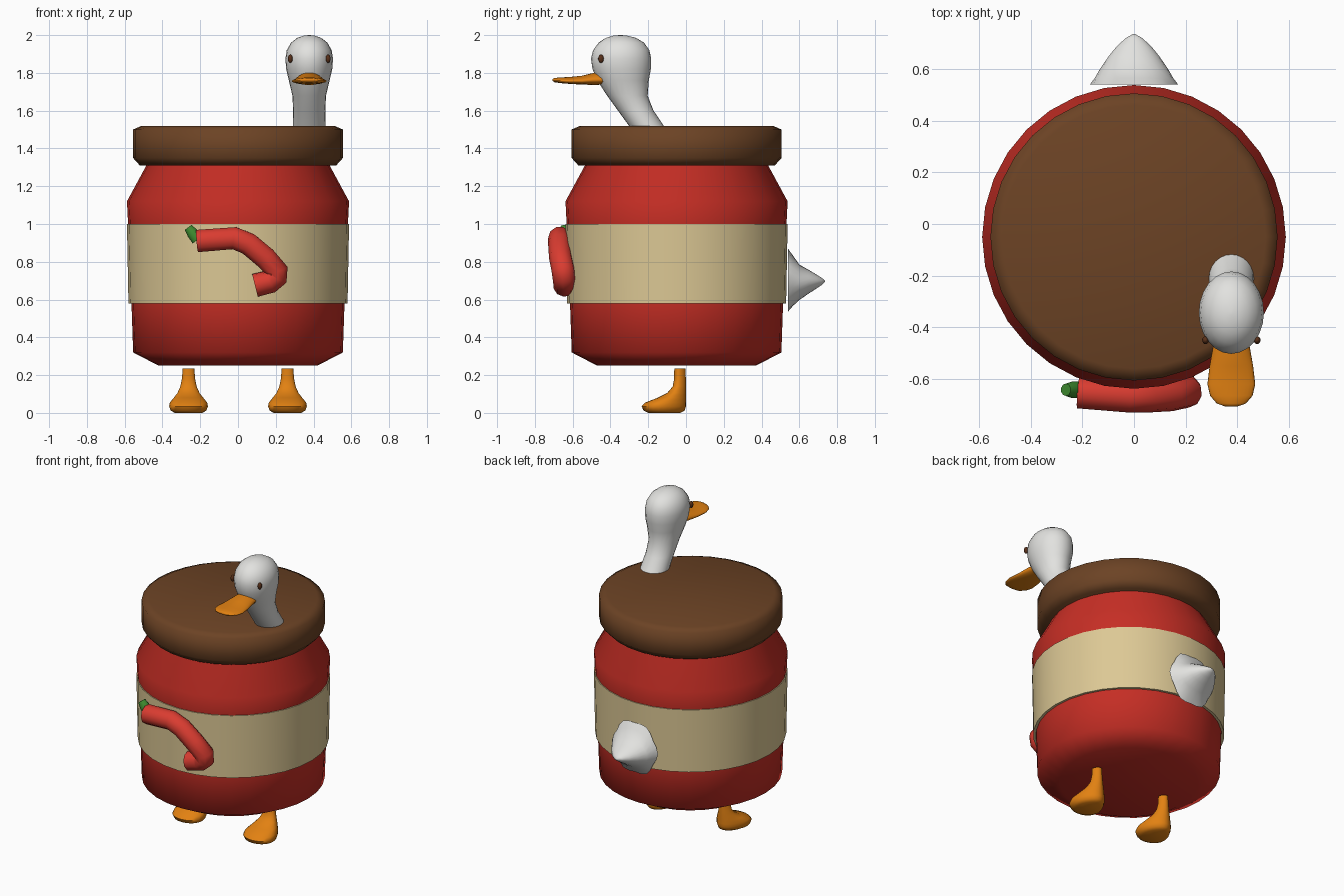
import bpy, bmesh, math
from mathutils import Vector

cube = bpy.data.objects.get("Cube")
if cube:
    bpy.data.objects.remove(cube, do_unlink=True)


def material(name, r, g, b):
    m = bpy.data.materials.new(name)
    m.use_nodes = True
    m.diffuse_color = (r, g, b, 1)
    bsdf = m.node_tree.nodes["Principled BSDF"]
    bsdf.inputs["Base Color"].default_value = (r, g, b, 1)
    bsdf.inputs["Roughness"].default_value = 0.6
    return m


RED = material("jar red", 0.56, 0.027, 0.018)
CREAM = material("label cream", 0.72, 0.58, 0.3)
BROWN = material("lid brown", 0.15, 0.056, 0.018)
WHITE = material("feather white", 0.76, 0.76, 0.74)
ORANGE = material("bill orange", 0.76, 0.22, 0.006)
CHILI = material("pepper red", 0.7, 0.045, 0.03)
GREEN = material("stem green", 0.05, 0.27, 0.03)
EYE = material("eye brown", 0.1, 0.03, 0.01)


def smooth(obj, angle):
    bpy.ops.object.select_all(action="DESELECT")
    obj.select_set(True)
    bpy.context.view_layer.objects.active = obj
    bpy.ops.object.shade_smooth_by_angle(angle=math.radians(angle))


def loft(name, rings, mat, along="z", x=0, sides=24, taper=0, flutes=0, angle=50):
    """Skin rings of (position, low edge, high edge, half width) along an axis."""
    bm = bmesh.new()
    loops = []
    for i, (pos, low, high, half) in enumerate(rings):
        loop = []
        for k in range(sides):
            a = math.tau * k / sides
            wave = 1 + (flutes * math.cos(6 * a) if i == 0 else 0)
            u = half * math.cos(a) * (1 - taper * math.sin(a)) * wave
            v = (low + high) / 2 + (high - low) / 2 * math.sin(a) * wave
            loop.append(bm.verts.new((x + u, v, pos) if along == "z" else (x + u, pos, v)))
        loops.append(loop)
    for a, b in zip(loops, loops[1:]):
        for k in range(sides):
            j = (k + 1) % sides
            bm.faces.new((a[k], a[j], b[j], b[k]))
    bm.faces.new(loops[0])
    bm.faces.new(loops[-1])
    bmesh.ops.recalc_face_normals(bm, faces=bm.faces)
    me = bpy.data.meshes.new(name)
    bm.to_mesh(me)
    bm.free()
    me.materials.append(mat)
    obj = bpy.data.objects.new(name, me)
    bpy.context.collection.objects.link(obj)
    smooth(obj, angle)
    return obj


def turned(name, profile, mat, angle):
    """Round part on the jar axis from (height, radius) pairs."""
    rings = [(z, -0.05 - r, -0.05 + r, r) for z, r in profile]
    return loft(name, rings, mat, sides=32, angle=angle)


def tube(name, points, radius, mat, tip=1.0):
    cu = bpy.data.curves.new(name, "CURVE")
    cu.dimensions = "3D"
    cu.bevel_depth = radius
    cu.bevel_resolution = 3
    cu.use_fill_caps = True
    sp = cu.splines.new("POLY")
    sp.points.add(len(points) - 1)
    for p, co in zip(sp.points, points):
        p.co = (*co, 1)
    sp.points[-1].radius = tip
    cu.materials.append(mat)
    obj = bpy.data.objects.new(name, cu)
    bpy.context.collection.objects.link(obj)
    bpy.ops.object.select_all(action="DESELECT")
    obj.select_set(True)
    bpy.context.view_layer.objects.active = obj
    bpy.ops.object.convert(target="MESH")
    smooth(bpy.context.object, 50)


# Jar, wrapped label and lid
turned("jar", [(0.25, 0.42), (0.32, 0.555), (0.58, 0.564), (1.0, 0.582),
               (1.12, 0.588), (1.31, 0.485), (1.4, 0.485)], RED, 65)
turned("label", [(0.58, 0.58), (1.0, 0.588)], CREAM, 40)
turned("lid", [(1.31, 0.52), (1.35, 0.556), (1.5, 0.556), (1.52, 0.51)], BROWN, 70)

# Neck and head in one skin
HEAD_X = 0.377
loft("head_and_neck", [
    (1.47, -0.27, -0.09, 0.088), (1.52, -0.302, -0.118, 0.087),
    (1.6, -0.36, -0.172, 0.085), (1.68, -0.418, -0.203, 0.089),
    (1.76, -0.47, -0.197, 0.108), (1.82, -0.495, -0.186, 0.122),
    (1.875, -0.503, -0.184, 0.126), (1.92, -0.492, -0.194, 0.119),
    (1.96, -0.463, -0.222, 0.096), (1.985, -0.425, -0.264, 0.064),
    (1.997, -0.385, -0.31, 0.03), (2.0, -0.352, -0.342, 0.004)],
    WHITE, x=HEAD_X, angle=80)

# Bill, broad and flat at the tip
loft("bill", [
    (-0.706, 1.757, 1.768, 0.025), (-0.695, 1.75, 1.773, 0.055),
    (-0.665, 1.746, 1.776, 0.08), (-0.62, 1.742, 1.778, 0.09),
    (-0.55, 1.738, 1.785, 0.082), (-0.48, 1.736, 1.802, 0.07),
    (-0.42, 1.74, 1.8, 0.06)], ORANGE, along="y", x=HEAD_X, taper=0.25, angle=70)

# Eyes
for side, word in ((-1, "right"), (1, "left")):
    bpy.ops.mesh.primitive_uv_sphere_add(segments=16, ring_count=8, radius=1,
                                         location=(HEAD_X + side * 0.1, -0.45, 1.875))
    eye = bpy.context.object
    eye.name = word + "_eye"
    eye.scale = (0.013, 0.015, 0.022)
    eye.data.materials.append(EYE)
    smooth(eye, 60)

# Legs with webbed feet
for side, word in ((-1, "right"), (1, "left")):
    loft(word + "_leg", [
        (0.0, -0.2, -0.03, 0.07), (0.012, -0.225, -0.008, 0.092),
        (0.035, -0.235, 0.0, 0.1), (0.055, -0.215, 0.0, 0.096),
        (0.08, -0.15, 0.0, 0.076), (0.105, -0.1, 0.0, 0.057),
        (0.14, -0.07, 0.0, 0.042), (0.18, -0.063, -0.001, 0.034),
        (0.235, -0.062, -0.003, 0.03)],
        ORANGE, x=side * 0.262, taper=0.25, angle=60)

# Tail tuft with a wavy rim
loft("tail", [
    (0.54, 0.53, 0.875, 0.163), (0.565, 0.565, 0.835, 0.152),
    (0.6, 0.598, 0.785, 0.132), (0.65, 0.632, 0.757, 0.098),
    (0.69, 0.658, 0.733, 0.065), (0.72, 0.678, 0.714, 0.032),
    (0.735, 0.693, 0.7, 0.005)], WHITE, along="y", flutes=0.05, angle=60)

# Pepper ornament on the label
tube("pepper", [(-0.215, -0.652, 0.91), (-0.02, -0.668, 0.925), (0.055, -0.668, 0.895),
                (0.145, -0.663, 0.82), (0.205, -0.65, 0.755), (0.203, -0.645, 0.72),
                (0.17, -0.642, 0.695), (0.09, -0.642, 0.675)], 0.062, CHILI)
tube("pepper_stem", [(-0.215, -0.642, 0.915), (-0.24, -0.642, 0.95),
                     (-0.264, -0.642, 0.982)], 0.032, GREEN, tip=0.75)
